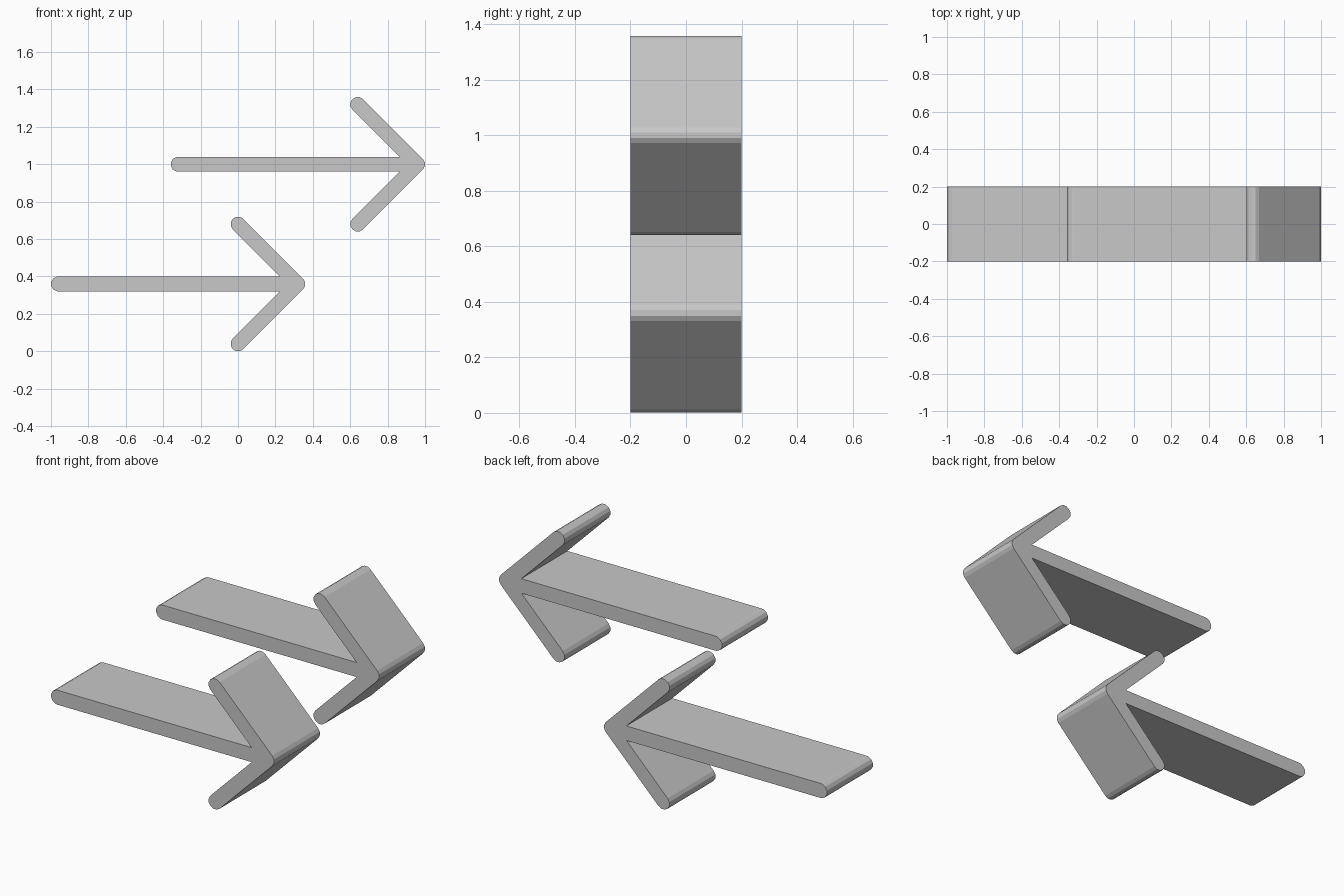
import bpy
import bmesh
from math import cos, sin, radians

if "Cube" in bpy.data.objects:
    bpy.data.objects.remove(bpy.data.objects["Cube"], do_unlink=True)

RADIUS = 0.04      # half the bar thickness
DEPTH = 0.4        # size along y
REACH = 0.32       # how far each barb sweeps back and out from the tip
SHAFT = 1.28       # tip centre to shaft end centre

grey = bpy.data.materials.new("plain grey")
grey.use_nodes = True
grey.diffuse_color = (0.58, 0.58, 0.58, 1)
grey.node_tree.nodes["Principled BSDF"].inputs["Base Color"].default_value = (0.58, 0.58, 0.58, 1)


def arc(cx, cz, angles):
    """Points of a faceted round end."""
    return [(cx + RADIUS * cos(radians(a)), cz + RADIUS * sin(radians(a))) for a in angles]


def arrow_outline():
    """Outline around the tip centre: upper half, then its mirror."""
    notch = REACH - RADIUS * (2 ** 0.5 + 1) - REACH
    upper = arc(0, 0, (15, 45))                                   # tip
    upper += arc(-REACH, REACH, range(45, 226, 30))               # barb end
    upper.append((notch, RADIUS))                                 # inner corner
    upper += arc(-SHAFT, 0, (90, 105, 135, 165))                  # shaft end
    return upper + [(x, -z) for x, z in reversed(upper)]


def make_arrow(name, x, z):
    bm = bmesh.new()
    verts = [bm.verts.new((x + px, -DEPTH / 2, z + pz)) for px, pz in arrow_outline()]
    face = bm.faces.new(verts)
    result = bmesh.ops.extrude_face_region(bm, geom=[face])
    moved = [v for v in result["geom"] if isinstance(v, bmesh.types.BMVert)]
    bmesh.ops.translate(bm, verts=moved, vec=(0, DEPTH, 0))
    bmesh.ops.recalc_face_normals(bm, faces=bm.faces)
    mesh = bpy.data.meshes.new(name)
    bm.to_mesh(mesh)
    bm.free()
    mesh.materials.append(grey)
    bpy.context.collection.objects.link(bpy.data.objects.new(name, mesh))


# Two equal arrows, stepped diagonally
make_arrow("lower_arrow", 0.32, 0.36)
make_arrow("upper_arrow", 0.96, 1.0)
